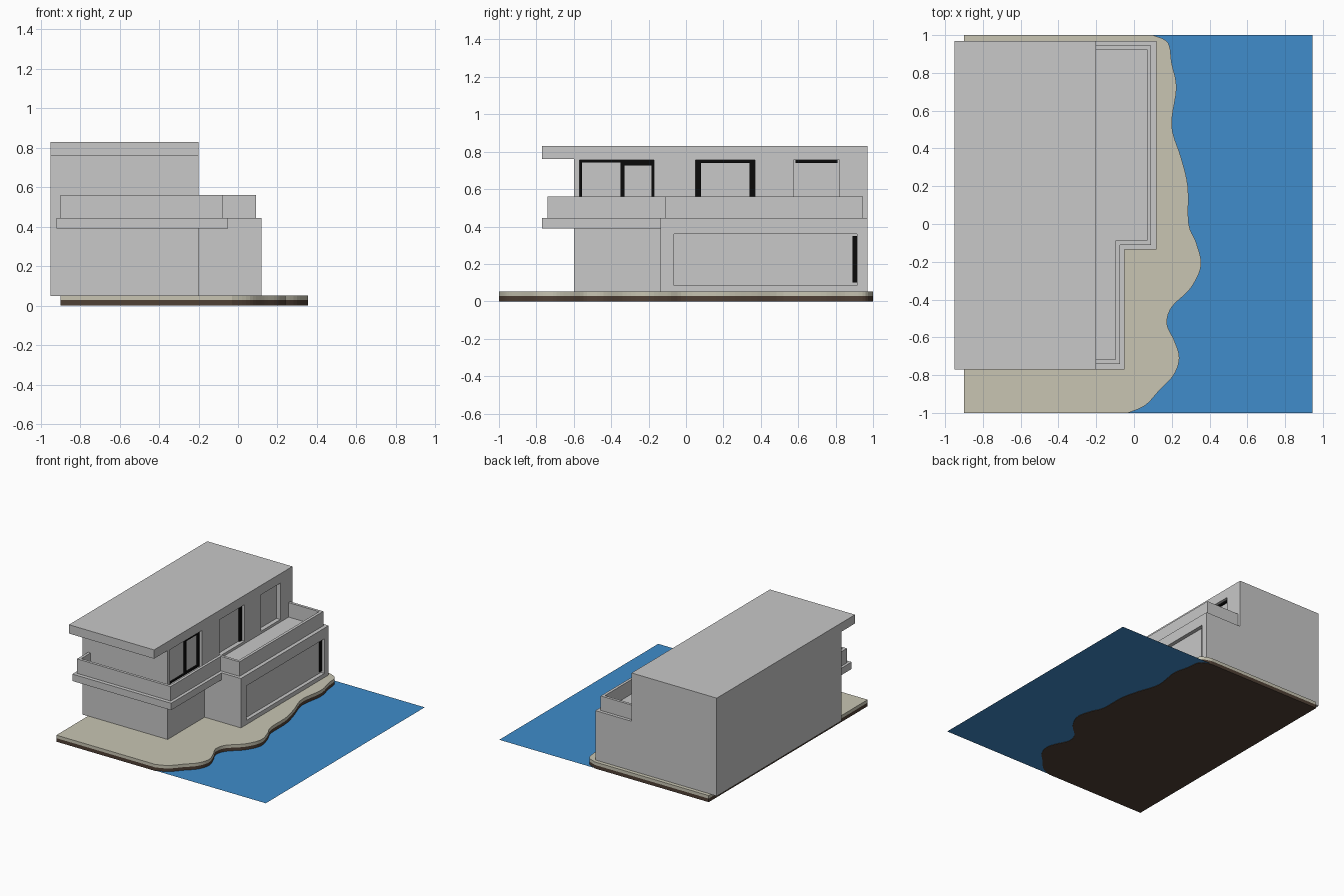
import bpy, bmesh
from mathutils import Vector

if "Cube" in bpy.data.objects:
    bpy.data.objects.remove(bpy.data.objects["Cube"], do_unlink=True)


def material(name, rgb):
    m = bpy.data.materials.new(name)
    m.use_nodes = True
    m.diffuse_color = (*rgb, 1)
    bsdf = m.node_tree.nodes["Principled BSDF"]
    bsdf.inputs["Base Color"].default_value = (*rgb, 1)
    bsdf.inputs["Roughness"].default_value = 0.8
    return m


PLASTER = material("grey plaster", (0.58, 0.58, 0.58))
SAND = material("pale sand", (0.58, 0.56, 0.45))
EARTH = material("dark earth", (0.08, 0.052, 0.036))
WATER = material("blue water", (0.05, 0.262, 0.597))
BLACK = material("black frame", (0.003, 0.003, 0.003))


def extrude(name, points, offset, mat):
    """Extrude a flat outline of 3D points along an offset."""
    bm = bmesh.new()
    face = bm.faces.new([bm.verts.new(p) for p in points])
    if offset:
        out = bmesh.ops.extrude_face_region(bm, geom=[face], use_keep_orig=True)
        moved = [g for g in out["geom"] if isinstance(g, bmesh.types.BMVert)]
        bmesh.ops.translate(bm, verts=moved, vec=offset)
    bmesh.ops.recalc_face_normals(bm, faces=bm.faces)
    mesh = bpy.data.meshes.new(name)
    bm.to_mesh(mesh)
    bm.free()
    mesh.materials.append(mat)
    obj = bpy.data.objects.new(name, mesh)
    bpy.context.collection.objects.link(obj)
    return obj


def prism(name, outline, z0, z1, mat):
    return extrude(name, [(x, y, z0) for x, y in outline], (0, 0, z1 - z0), mat)


def box(name, x, y, z, mat):
    outline = [(x[0], y[0]), (x[1], y[0]), (x[1], y[1]), (x[0], y[1])]
    return prism(name, outline, z[0], z[1], mat)


def recess(target, x, y, z):
    """Cut a box-shaped recess into a wall."""
    cutter = box("cutter", x, y, z, PLASTER)
    cutter.hide_render = True
    mod = target.modifiers.new("recess", "BOOLEAN")
    mod.operation, mod.solver, mod.object = "DIFFERENCE", "EXACT", cutter
    bpy.context.view_layer.objects.active = target
    bpy.ops.object.modifier_apply(modifier=mod.name)
    bpy.data.objects.remove(cutter, do_unlink=True)


def smooth_path(pts, steps=5):
    """Catmull-Rom curve through the points."""
    p = [Vector(q) for q in pts]
    p = [p[0]] + p + [p[-1]]
    out = []
    for a, b, c, d in zip(p, p[1:], p[2:], p[3:]):
        for i in range(steps):
            t = i / steps
            out.append((2 * b + (c - a) * t + (2 * a - 5 * b + 4 * c - d) * t ** 2
                        + (3 * b - a - 3 * c + d) * t ** 3) / 2)
    return [tuple(v) for v in out + [p[-1]]]


# Shore: wavy coast, earth below and sand on top
coast = smooth_path([
    (-0.03, -1), (0.06, -0.96), (0.135, -0.88), (0.21, -0.8), (0.24, -0.71),
    (0.215, -0.62), (0.175, -0.53), (0.2, -0.44), (0.3, -0.34), (0.355, -0.22),
    (0.33, -0.1), (0.29, 0), (0.285, 0.2), (0.25, 0.35), (0.2, 0.52),
    (0.225, 0.72), (0.2, 0.85), (0.18, 0.96), (0.1, 1)])
land = [(-0.9, 1), (-0.9, -1)] + coast
prism("earth_base", land, 0, 0.028, EARTH)
prism("sand_ground", land, 0.028, 0.052, SAND)
sea = [(x, y, 0.003) for x, y in coast] + [(0.945, 1, 0.003), (0.945, -1, 0.003)]
extrude("water", sea, None, WATER)

# Ground floor with its stepped plan, and the balcony slab
ground = prism("ground_floor", [(-0.95, -0.6), (-0.2, -0.6), (-0.2, -0.135),
                                (0.12, -0.135), (0.12, 0.97), (-0.95, 0.97)],
               0.05, 0.445, PLASTER)
recess(ground, (0.09, 0.2), (-0.065, 0.915), (0.085, 0.36))
box("window_end_frame", (0.088, 0.1), (0.89, 0.913), (0.1, 0.35), BLACK)
prism("balcony_slab", [(-0.92, -0.77), (-0.05, -0.77), (-0.05, -0.135), (-0.2, -0.135),
                       (-0.2, -0.6), (-0.92, -0.6)], 0.39, 0.445, PLASTER)

# Parapet: a mitred wall following the terrace edge
path = [Vector(p) for p in [(-0.9, -0.6), (-0.9, -0.74), (-0.075, -0.74), (-0.075, -0.11),
                            (0.09, -0.11), (0.09, 0.945), (-0.2, 0.945)]]
dirs = [(b - a).normalized() for a, b in zip(path, path[1:])]
normals = [Vector((-d.y, d.x)) for d in dirs]
shifts = [normals[0]] + [a + b for a, b in zip(normals, normals[1:])] + [normals[-1]]
inner = [p + s * 0.022 for p, s in zip(path, shifts)]
prism("parapet", [tuple(p) for p in path + inner[::-1]], 0.445, 0.56, PLASTER)

# Upper floor and overhanging roof as one side profile
profile = [(-0.6, 0.445), (0.97, 0.445), (0.97, 0.83), (-0.77, 0.83), (-0.77, 0.76), (-0.6, 0.76)]
upper = extrude("upper_floor_and_roof", [(-0.95, y, z) for y, z in profile], (0.75, 0, 0), PLASTER)

# Terrace doors: recesses with dark frame bars
SILL, HEAD = 0.465, 0.755
for y in [(-0.57, -0.17), (0.05, 0.37), (0.575, 0.82)]:
    recess(upper, (-0.235, -0.1), y, (SILL, HEAD))
bars = [
    ("sliding_door_jamb", (-0.57, -0.557), (SILL, HEAD)),
    ("sliding_door_mullion", (-0.35, -0.33), (SILL, HEAD)),
    ("sliding_door_end", (-0.185, -0.17), (SILL, HEAD)),
    ("sliding_door_head", (-0.557, -0.35), (0.743, HEAD)),
    ("sliding_leaf_head", (-0.33, -0.185), (0.727, HEAD)),
    ("sliding_door_sill", (-0.557, -0.35), (SILL, 0.475)),
    ("sliding_leaf_sill", (-0.33, -0.185), (SILL, 0.48)),
    ("wide_door_near_jamb", (0.05, 0.08), (SILL, HEAD)),
    ("wide_door_far_jamb", (0.34, 0.37), (SILL, HEAD)),
    ("wide_door_head", (0.08, 0.34), (0.74, HEAD)),
    ("small_door_head", (0.585, 0.81), (0.74, HEAD)),
]
for name, y, z in bars:
    box(name, (-0.237, -0.222), y, z, BLACK)
